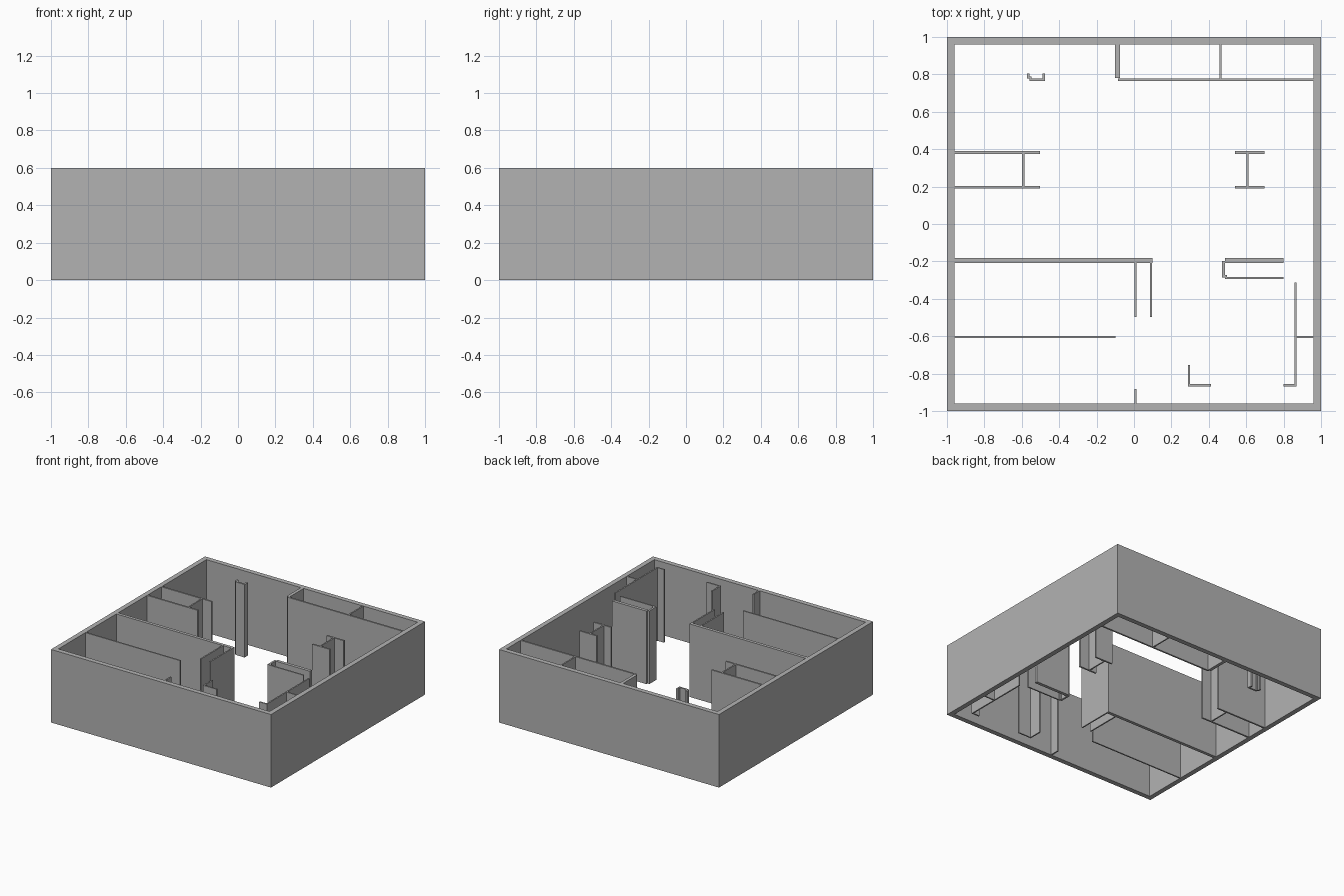
import bpy
import bmesh

cube = bpy.data.objects.get("Cube")
if cube:
    bpy.data.objects.remove(cube, do_unlink=True)

HEIGHT = 0.6
INNER = 0.96          # inside face of the outer walls
THIN, MEDIUM, THICK = 0.011, 0.014, 0.026

plaster = bpy.data.materials.new("grey plaster")
plaster.use_nodes = True
grey = (0.45, 0.45, 0.45, 1)
plaster.diffuse_color = grey
plaster.node_tree.nodes["Principled BSDF"].inputs["Base Color"].default_value = grey


def finish(bm, name):
    """Raise flat plan faces to full wall height and make an object."""
    result = bmesh.ops.extrude_face_region(bm, geom=bm.faces[:], use_keep_orig=True)
    top = [v for v in result["geom"] if isinstance(v, bmesh.types.BMVert)]
    bmesh.ops.translate(bm, verts=top, vec=(0, 0, HEIGHT))
    bmesh.ops.recalc_face_normals(bm, faces=bm.faces[:])
    mesh = bpy.data.meshes.new(name)
    bm.to_mesh(mesh)
    bm.free()
    mesh.materials.append(plaster)
    obj = bpy.data.objects.new(name, mesh)
    bpy.context.collection.objects.link(obj)
    return obj


def slab(name, x0, x1, y0, y1):
    bm = bmesh.new()
    corners = [(x0, y0), (x1, y0), (x1, y1), (x0, y1)]
    bm.faces.new([bm.verts.new((x, y, 0)) for x, y in corners])
    return finish(bm, name)


def wall_x(name, x0, x1, y, thick=THIN):
    """Wall running along x, centred on y."""
    return slab(name, x0, x1, y - thick / 2, y + thick / 2)


def wall_y(name, x, y0, y1, thick=THIN):
    """Wall running along y, centred on x."""
    return slab(name, x - thick / 2, x + thick / 2, y0, y1)


# Outer shell: a square ring, open above and below
bm = bmesh.new()
signs = [(-1, -1), (1, -1), (1, 1), (-1, 1)]
outside = [bm.verts.new((x, y, 0)) for x, y in signs]
inside = [bm.verts.new((x * INNER, y * INNER, 0)) for x, y in signs]
for i in range(len(signs)):
    j = (i + 1) % len(signs)
    bm.faces.new((outside[i], outside[j], inside[j], inside[i]))
finish(bm, "outer_walls")

# Back rooms
wall_y("back_room_side_wall", -0.088, 0.78, INNER, THICK)
wall_x("back_room_front_wall", -0.086, INNER, 0.771, MEDIUM)
wall_y("back_room_divider", 0.463, 0.778, INNER)

# Small hollow column
wall_y("column_right_side", -0.565, 0.778, 0.805, MEDIUM)
wall_y("column_corner", -0.553, 0.778, 0.788)
wall_x("column_front", -0.558, -0.475, 0.771, MEDIUM)
wall_y("column_left_side", -0.482, 0.778, 0.805, MEDIUM)

# Paired alcoves, each with a cross wall between two parallel walls
for side, x0, x1, middle in (("right", -INNER, -0.503, -0.592),
                             ("left", 0.54, 0.698, 0.607)):
    wall_x(side + "_alcove_back_wall", x0, x1, 0.382, MEDIUM)
    wall_x(side + "_alcove_front_wall", x0, x1, 0.197, MEDIUM)
    wall_y(side + "_alcove_cross_wall", middle, 0.204, 0.375)

# Long partition with a narrow passage
wall_x("long_partition", -INNER, 0.098, -0.196, THICK)
wall_y("passage_right_wall", 0.007, -0.498, -0.209)
wall_y("passage_left_wall", 0.092, -0.498, -0.209)
wall_x("front_room_partition", -INNER, -0.098, -0.605)
wall_y("front_stub", 0.007, -INNER, -0.882)

# Closet open to its left
wall_x("closet_back_wall", 0.487, 0.8, -0.196, THICK)
wall_x("closet_front_wall", 0.487, 0.8, -0.289)
wall_y("closet_end_wall", 0.479, -0.287, -0.197, 0.016)
wall_y("closet_corner", 0.492, -0.284, -0.272)

# Entrance corner
wall_y("entrance_side_wall", 0.864, -0.868, -0.313)
wall_x("entrance_link_wall", 0.869, INNER, -0.605)
wall_x("entrance_left_return", 0.8, 0.859, -0.862)
wall_y("entrance_right_wall", 0.293, -0.868, -0.753)
wall_x("entrance_right_return", 0.298, 0.413, -0.862)
